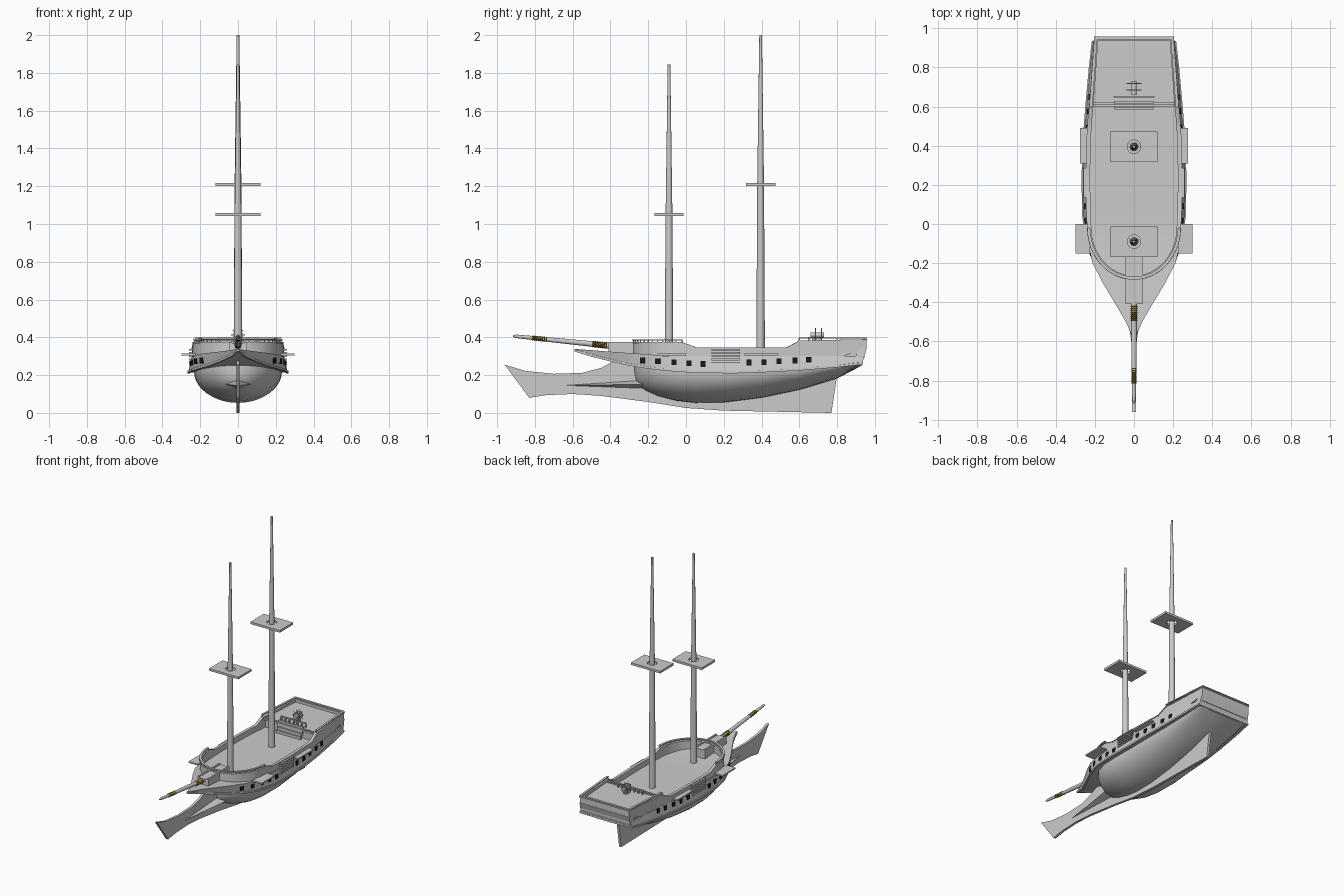
import bpy, bmesh, math
from mathutils import Vector, Matrix

if "Cube" in bpy.data.objects:
    bpy.data.objects.remove(bpy.data.objects["Cube"])


def material(name, col):
    m = bpy.data.materials.new(name)
    m.diffuse_color = col
    m.use_nodes = True
    m.node_tree.nodes["Principled BSDF"].inputs["Base Color"].default_value = m.diffuse_color
    return m


BLACK = material("black", (0.01, 0.01, 0.01, 1))
ROPE = material("rope", (0.2, 0.16, 0.02, 1))


def finish(name, bm, mat=None):
    bmesh.ops.recalc_face_normals(bm, faces=bm.faces)
    for f in bm.faces:
        f.smooth = True
    for e in bm.edges:
        e.smooth = e.calc_face_angle(0) < 0.55
    me = bpy.data.meshes.new(name)
    bm.to_mesh(me)
    bm.free()
    ob = bpy.data.objects.new(name, me)
    bpy.context.collection.objects.link(ob)
    if mat:
        me.materials.append(mat)
    return ob


def add_box(bm, c, s, rot=0):
    m = Matrix.Translation(c) @ Matrix.Rotation(rot, 4, 'Z') @ Matrix.Diagonal((*s, 1))
    bmesh.ops.create_cube(bm, size=1, matrix=m)


def add_tube(bm, p, q, r1, r2, n=16):
    p, q = Vector(p), Vector(q)
    d = q - p
    m = Matrix.Translation((p + q) / 2) @ d.to_track_quat('Z', 'Y').to_matrix().to_4x4()
    bmesh.ops.create_cone(bm, cap_ends=True, segments=n, radius1=r1, radius2=r2, depth=d.length, matrix=m)


def box(name, c, s, rot=0, mat=None):
    bm = bmesh.new()
    add_box(bm, c, s, rot)
    return finish(name, bm, mat)


def bridge(bm, rings, ends=True, loop=False):
    vs = [[bm.verts.new(p) for p in r] for r in rings]
    n = len(vs[0])
    for a, b in list(zip(vs, vs[1:])) + ([(vs[-1], vs[0])] if loop else []):
        for i in range(n):
            j = (i + 1) % n
            bm.faces.new((a[i], a[j], b[j], b[i]))
    if ends and not loop:
        bm.faces.new(vs[0])
        bm.faces.new(vs[-1])


def interp(table, y, k=1):
    if y <= table[0][0]:
        return table[0][k]
    for a, b in zip(table, table[1:]):
        if y <= b[0]:
            return a[k] + (b[k] - a[k]) * (y - a[0]) / (b[0] - a[0])
    return table[-1][k]


def band(name, path, out, inn, z0, z1, closed=False):
    """Wall of rectangular section along a plan path; z0 and z1 are functions of y."""
    rings, n = [], len(path)
    for i, p in enumerate(path):
        a = path[(i - 1) % n] if closed or i else p
        b = path[(i + 1) % n] if closed or i < n - 1 else p
        d1, d2 = [(Vector(v) - Vector(u)) for u, v in ((a, p), (p, b))]
        d1, d2 = (d1 if d1.length else d2).normalized(), (d2 if d2.length else d1).normalized()
        t = (d1 + d2).normalized()
        nrm = Vector((t.y, -t.x)) / max(0.5, t.dot(d1))
        o, w = Vector(p) + nrm * out, Vector(p) - nrm * inn
        lo, hi = z0(p[1]), z1(p[1])
        rings.append([(*o, lo), (*o, hi), (*w, hi), (*w, lo)])
    bm = bmesh.new()
    bridge(bm, rings, loop=closed)
    return finish(name, bm)


# Upper hull: y, wale half width, wale height, deck half width, deck height
HULL = [(-.585, .003, .331, .004, .338), (-.5, .032, .304, .042, .332), (-.4, .088, .279, .1, .324),
        (-.3, .147, .256, .16, .317), (-.2, .202, .24, .212, .31), (-.1, .24, .228, .235, .3),
        (.05, .26, .218, .243, .3), (.25, .262, .215, .245, .3), (.45, .255, .222, .24, .3),
        (.6, .243, .23, .228, .3), (.8, .225, .247, .213, .3), (.93, .21, .262, .203, .3)]
bm = bmesh.new()
rings = []
for y, w0, z0, w1, z1 in HULL:
    yt = y + .012 if y > .9 else y
    rings.append([(-w1, yt, z1), (w1, yt, z1), (w0, y, z0), (-w0, y, z0)])
bridge(bm, rings)
finish("upper_hull", bm)

# Rounded lower hull: y, half width, bottom height
BOWL = [(-.272, .012, .205), (-.262, .06, .168), (-.245, .095, .145), (-.215, .135, .119), (-.15, .185, .09),
        (-.05, .22, .064), (.05, .23, .053), (.2, .233, .055), (.4, .228, .08), (.6, .217, .122),
        (.8, .205, .182), (.93, .197, .25)]
bm = bmesh.new()
rings = []
for y, w, zb in BOWL:
    zt = interp(HULL, y, 2) + .004
    rings.append([(w * math.cos(a), y, zt - (zt - zb) * math.sin(a))
                  for a in [math.pi * i / 20 for i in range(21)]])
bridge(bm, rings)
finish("lower_hull", bm)

# Wale moulding along the lower edge of the side
right = [(r[1], r[0]) for r in HULL]
wale = [(-x, y) for x, y in reversed(right)] + right
band("wale", wale, .006, .006, lambda y: interp(HULL, y, 2) - .006, lambda y: interp(HULL, y, 2) + .006, True)

# Keel with ram bow
KEEL = [(-.96, .255), (-.85, .222), (-.7, .207), (-.55, .212), (-.45, .238), (-.38, .275), (-.2, .25),
        (.3, .2), (.8, .2), (.77, 0), (.2, .012), (0, .026), (-.2, .058), (-.45, .09), (-.6, .1),
        (-.74, .094), (-.83, .08)]
bm = bmesh.new()
bridge(bm, [[(x, y, z) for y, z in KEEL] for x in (-.009, .009)])
finish("keel_and_ram", bm)

# Horizontal ram wedge running into the bow
bm = bmesh.new()
bridge(bm, [[(0, y, z + h), (w, y, z), (0, y, z - h), (-w, y, z)]
            for y, z, w, h in ((-.69, .145, .002, .001), (-.45, .148, .034, .013), (-.2, .152, .07, .026))])
finish("ram_wedge", bm)

# Bulwark outline in plan: round bow, long sides, flat stern
half = [(.236 * math.sin(a), -.02 - .262 * math.cos(a)) for a in [math.pi / 2 * i / 12 for i in range(13)]]
half += [(.24, .06), (.243, .25), (.238, .45), (.233, .53), (.226, .6), (.211, .8), (.2, .955)]
outline = [(-x, y) for x, y in reversed(half[1:])] + half
TOP = [(-.3, .374), (-.02, .374), (.06, .345), (.53, .345), (.6, .383), (.96, .39)]
band("bulwark", outline, 0, .014, lambda y: .34 if y > .9 else .29, lambda y: interp(TOP, y), True)
band("bulwark_cap", outline, .004, .018, lambda y: interp(TOP, y) - .006, lambda y: interp(TOP, y), True)

# Transom below the stern rail
bm = bmesh.new()
bridge(bm, [[(x, .9, .262), (x * 1.0, .932, .258), (x * .97, .957, .345), (x * .97, .9, .345)] for x in (-.208, .208)])
finish("transom", bm)

# Thin hand rails on posts at the bow and the stern
fore = [p for p in outline if p[1] < -.01]
aft_r = [p for p in half if p[1] > .58]
aft = aft_r + [(-x, y) for x, y in reversed(aft_r)]
for name, path, z in (("fore_rail", fore, .382), ("stern_rail", aft, .394)):
    band(name, path, .003, .013, lambda y: z, lambda y: z + .006)
    bm = bmesh.new()
    for x, y in path:
        add_box(bm, (x * .975, y - .005 * (y > .9) + .006 * (y < -.2), z - .008), (.007, .007, .018))
    finish(name + "_posts", bm)

# Quarterdeck with front beam and companion steps
bm = bmesh.new()
bridge(bm, [[(-w, y, .29), (w, y, .29), (w, y, .368), (-w, y, .368)] for y, w in ((.62, .215), (.945, .193))])
finish("quarterdeck", bm)
for y in (.605, .625):
    box("quarterdeck_beam", (0, y, .366), (.43, .01, .012))
for i in range(4):
    box("companion_step", (0, .592 + i * .01, .31 + i * .016), (.2, .012, .02 + i * .01))
box("quarterdeck_rail", (0, .65, .398), (.21, .008, .008))
for i in range(7):
    box("quarterdeck_baluster", (-.099 + i * .033, .65, .382), (.008, .008, .03))

# Double steering wheel on a stand
bm = bmesh.new()
add_box(bm, (0, .69, .38), (.025, .045, .03))
add_tube(bm, (0, .66, .412), (0, .73, .412), .014, .014)
finish("wheel_stand", bm)
for y in (.685, .718):
    bm = bmesh.new()
    ring = [[((.024 + r) * math.cos(a), y + d, .412 + (.024 + r) * math.sin(a))
             for r, d in ((-.003, -.003), (.003, -.003), (.003, .003), (-.003, .003))]
            for a in [math.tau * i / 24 for i in range(24)]]
    bridge(bm, ring, loop=True)
    for i in range(8):
        a = math.tau * i / 8
        add_tube(bm, (0, y, .412), (.038 * math.cos(a), y, .412 + .038 * math.sin(a)), .002, .002, 6)
    finish("steering_wheel", bm)

# Masts and their lookout platforms, each with a round opening
for name, y, top, zp in (("fore", -.09, 1.845, 1.05), ("main", .395, 2.0, 1.21)):
    bm = bmesh.new()
    add_tube(bm, (0, y, .29), (0, y, zp), .023, .018, 20)
    add_tube(bm, (0, y, zp), (0, y, top), .018, .007, 20)
    finish(name + "_mast", bm)
    rings = []
    for i in range(32):
        a = math.tau * i / 32 + math.pi / 4
        c, s = math.cos(a), math.sin(a)
        k = 1 / max(abs(c), abs(s))
        o, n = (.12 * c * k, y + .078 * s * k), (.034 * c, y + .034 * s)
        rings.append([(*o, zp - .008), (*o, zp + .008), (*n, zp + .008), (*n, zp - .008)])
    bm = bmesh.new()
    bridge(bm, rings, loop=True)
    finish(name + "_platform", bm)


# Bowsprit with rope lashings and its housing
def spar(y):
    return Vector((0, y, .357 - .101 * (y + .42)))


bm = bmesh.new()
add_tube(bm, spar(-.3), spar(-.74), .017, .012)
add_tube(bm, spar(-.74), spar(-.9), .012, .009)
add_tube(bm, spar(-.9), spar(-.917), .009, .004)
finish("bowsprit", bm)
for y0, r in ((-.815, .014), (-.497, .018)):
    bm = bmesh.new()
    for i in range(8):
        a = y0 + i * .01
        add_tube(bm, spar(a), spar(a + .005), r - .003, r, 16)
        add_tube(bm, spar(a + .005), spar(a + .01), r, r - .003, 16)
    finish("rope_lashing", bm, ROPE)
box("bowsprit_housing", (0, -.285, .335), (.07, .25, .068))
for s in (-1, 1):
    box("housing_cheek", (s * .038, -.285, .338), (.012, .25, .076))

# Side fittings, mirrored left and right
PORTS = [(-.228, .277), (-.148, .273), (-.063, .268), (.016, .263), (.09, .259),
         (.333, .267), (.413, .268), (.492, .273), (.577, .277), (.65, .282)]


def side_x(y, z):
    z0, z1 = interp(HULL, y, 2), interp(HULL, y, 4)
    t = (z - z0) / (z1 - z0)
    return interp(HULL, y, 1) * (1 - t) + interp(HULL, y, 3) * t


for s in (-1, 1):
    for y, z in PORTS:
        slope = math.atan2(side_x(y + .01, z) - side_x(y - .01, z), .02)
        box("gun_port", (s * (side_x(y, z) - .002), y, z), (.014, .028, .03), -s * slope, BLACK)
    box("fore_channel", (s * .262, -.075, .31), (.076, .15, .01))
    box("main_channel", (s * .252, .4, .31), (.046, .18, .01))
    for i in range(5):
        box("boarding_step", (s * .247, .21, .266 + i * .017), (.024, .15, .009))
